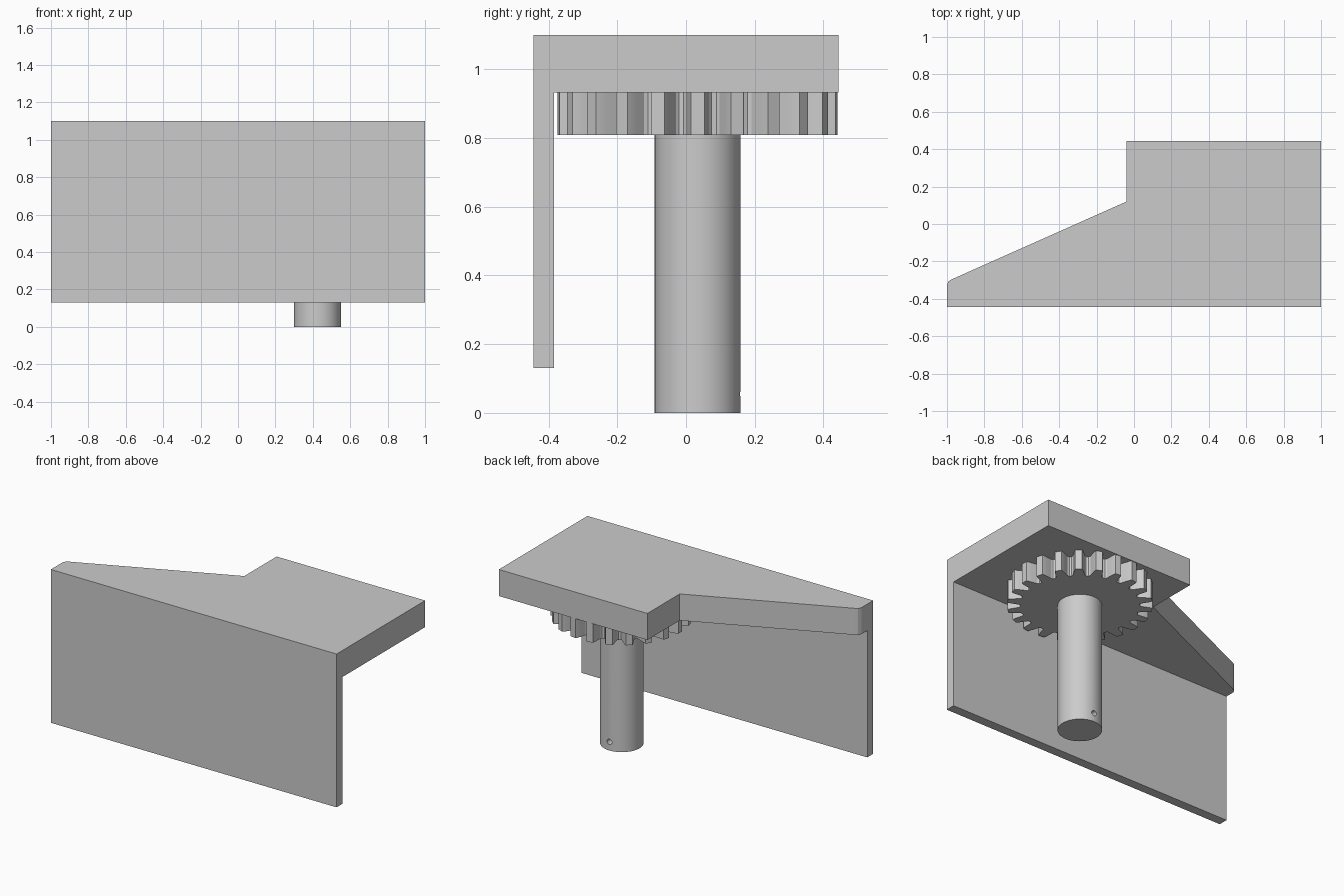
import bpy, bmesh, math
from mathutils import Vector

old = bpy.data.objects.get("Cube")
if old:
    bpy.data.objects.remove(old, do_unlink=True)

grey = bpy.data.materials.new("plain grey")
grey.use_nodes = True
colour = (0.6, 0.6, 0.6, 1)
grey.diffuse_color = colour
grey.node_tree.nodes["Principled BSDF"].inputs["Base Color"].default_value = colour

AXIS = Vector((0.425, 0.034, 0))  # shared axis of gear and shaft


def prism(bm, outline, z0, z1):
    """Extrude a flat outline; return its bottom face."""
    base = bm.faces.new([bm.verts.new((x, y, z0)) for x, y in outline])
    top = bmesh.ops.extrude_face_region(bm, geom=[base], use_keep_orig=True)["geom"]
    bmesh.ops.translate(bm, vec=(0, 0, z1 - z0),
                        verts=[v for v in top if isinstance(v, bmesh.types.BMVert)])
    return base


def finish(bm, name):
    bmesh.ops.recalc_face_normals(bm, faces=bm.faces[:])
    mesh = bpy.data.meshes.new(name)
    bm.to_mesh(mesh)
    bm.free()
    mesh.materials.append(grey)
    obj = bpy.data.objects.new(name, mesh)
    bpy.context.collection.objects.link(obj)
    return obj


def smooth(obj):
    bpy.ops.object.select_all(action="DESELECT")
    obj.select_set(True)
    bpy.context.view_layer.objects.active = obj
    bpy.ops.object.shade_smooth_by_angle(angle=math.radians(30))


# Top plate with a front wall drawn down from its underside
bm = bmesh.new()
outline = [(-1, -0.443), (1, -0.443), (1, 0.443), (-0.04, 0.443), (-0.04, 0.12),
           (-0.975, -0.296), (-0.991, -0.306), (-1, -0.325)]
under = prism(bm, outline, 0.932, 1.1)
bmesh.ops.bisect_plane(bm, geom=[under, *under.edges, *under.verts],
                       plane_co=(0, -0.384, 0), plane_no=(0, 1, 0))
strip = min((f for f in bm.faces if all(v.co.z < 1 for v in f.verts)),
            key=lambda f: f.calc_center_median().y)
wall = bmesh.ops.extrude_discrete_faces(bm, faces=[strip])["faces"][0]
for v in wall.verts:
    v.co.z = 0.13
bmesh.ops.remove_doubles(bm, verts=bm.verts[:], dist=0.0001)
# Side walls of the drop
top_loop = [e for e in bm.edges if e.is_boundary]
if top_loop:
    bmesh.ops.bridge_loops(bm, edges=top_loop)
bmesh.ops.recalc_face_normals(bm, faces=bm.faces[:])
bmesh.ops.dissolve_limit(bm, angle_limit=0.01, verts=bm.verts[:], edges=bm.edges[:])
finish(bm, "plate_and_wall")

# Spur gear: each tooth is a mirrored flank of (radius, half angle) points
TEETH = 22
flank = [(0.334, 0.122), (0.342, 0.098), (0.36, 0.085), (0.376, 0.074),
         (0.394, 0.062), (0.409, 0.048)]
tooth = [(r, -a) for r, a in flank] + [(r, a) for r, a in reversed(flank)]
profile = []
for i in range(TEETH):
    turn = math.tau * i / TEETH
    profile += [(AXIS.x + r * math.cos(turn + a), AXIS.y + r * math.sin(turn + a))
                for r, a in tooth]
bm = bmesh.new()
prism(bm, profile, 0.808, 0.932)
smooth(finish(bm, "gear"))


def cylinder(name, radius, depth, centre, sides, tilt=0):
    bpy.ops.mesh.primitive_cylinder_add(vertices=sides, radius=radius, depth=depth,
                                        location=centre, rotation=(tilt, 0, 0))
    obj = bpy.context.object
    obj.name = name
    obj.data.materials.append(grey)
    return obj


# Shaft with a small blind pin hole at the back of its lower end
shaft = cylinder("shaft", 0.125, 0.808, AXIS + Vector((0, 0, 0.404)), 64)
cutter = cylinder("pin_hole_cutter", 0.017, 0.1, AXIS + Vector((0, 0.125, 0.055)), 20, math.pi / 2)
hole = shaft.modifiers.new("pin_hole", "BOOLEAN")
hole.operation = "DIFFERENCE"
hole.solver = "EXACT"
hole.object = cutter
bpy.context.view_layer.objects.active = shaft
bpy.ops.object.modifier_apply(modifier=hole.name)
bpy.data.objects.remove(cutter, do_unlink=True)
smooth(shaft)
